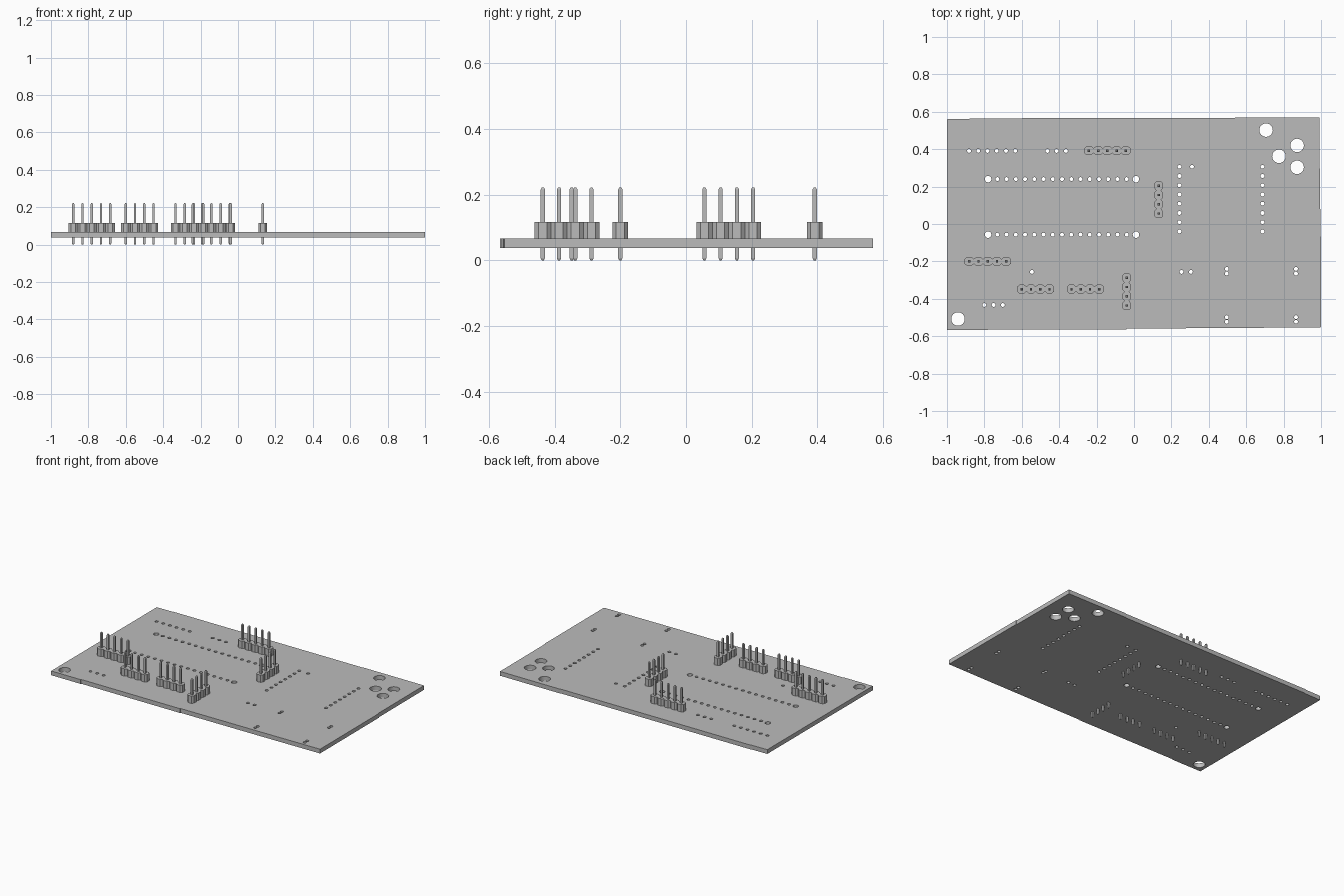
import bpy, bmesh
from math import cos, sin, tau
from mathutils import Matrix

if "Cube" in bpy.data.objects:
    bpy.data.objects.remove(bpy.data.objects["Cube"])

grey = bpy.data.materials.new("plain grey")
grey.use_nodes = True
COLOUR = (0.5, 0.5, 0.5, 1)
grey.diffuse_color = COLOUR
grey.node_tree.nodes["Principled BSDF"].inputs["Base Color"].default_value = COLOUR

PITCH = 0.0494
BOTTOM, TOP = 0.038, 0.067


def add_object(name, bm):
    mesh = bpy.data.meshes.new(name)
    bm.to_mesh(mesh)
    bm.free()
    mesh.materials.append(grey)
    obj = bpy.data.objects.new(name, mesh)
    bpy.context.collection.objects.link(obj)
    return obj


def row(x, y, count, dx=0, dy=0):
    return [(x + i * dx, y + i * dy) for i in range(count)]


# Drill holes, grouped by radius
small = row(-0.882, 0.391, 6, dx=PITCH) + row(-0.463, 0.391, 3, dx=PITCH)
medium = []
for y in (0.24, -0.057):
    line = row(-0.78, y, 17, dx=PITCH)
    medium += [line[0], line[-1]]
    small += line[1:-1]
for x in (0.243, 0.687):
    small += row(x, 0.306, 8, dy=-PITCH)
small += [(0.31, 0.306), (-0.546, -0.256)]
small += row(0.254, -0.256, 2, dx=0.05) + row(-0.8, -0.433, 3, dx=PITCH)
for x in (0.496, 0.866):
    for y in (-0.24, -0.498):
        small += row(x, y, 2, dy=-0.025)
large = [(0.706, 0.502), (0.872, 0.42), (0.775, 0.362), (0.872, 0.303), (-0.941, -0.508)]

# Circuit board: filled outline curve with holes, extruded
outline = [(-1, -0.567), (-0.78, -0.567), (-0.78, -0.563), (-0.04, -0.563), (-0.04, -0.559),
           (0.55, -0.556), (1, -0.552), (0.998, 0.08), (0.994, 0.08), (0.992, 0.57),
           (0.54, 0.57), (0.54, 0.567), (-0.88, 0.565), (-0.88, 0.562), (-1, 0.56)]
curve = bpy.data.curves.new("board_outline", "CURVE")
curve.dimensions = "2D"
curve.fill_mode = "BOTH"
curve.extrude = (TOP - BOTTOM) / 2


def add_loop(points):
    spline = curve.splines.new("POLY")
    spline.points.add(len(points) - 1)
    for p, (x, y) in zip(spline.points, points):
        p.co = (x, y, 0, 1)
    spline.use_cyclic_u = True


add_loop(outline)
for centres, radius, sides in ((small, 0.0105, 16), (medium, 0.0175, 20), (large, 0.036, 32)):
    for x, y in centres:
        add_loop([(x + radius * cos(tau * i / sides), y + radius * sin(tau * i / sides))
                  for i in range(sides)])

helper = bpy.data.objects.new("board_outline", curve)
bpy.context.collection.objects.link(helper)
bpy.context.view_layer.update()
filled = bpy.data.meshes.new_from_object(helper.evaluated_get(bpy.context.evaluated_depsgraph_get()))
bm = bmesh.new()
bm.from_mesh(filled)
bpy.data.objects.remove(helper)
bpy.data.meshes.remove(filled)
bmesh.ops.remove_doubles(bm, verts=bm.verts, dist=0.0002)
bmesh.ops.translate(bm, verts=bm.verts, vec=(0, 0, (TOP + BOTTOM) / 2))
bmesh.ops.recalc_face_normals(bm, faces=bm.faces)
for f in bm.faces:
    f.material_index = 0
board = add_object("circuit_board", bm)
bpy.ops.object.select_all(action="DESELECT")
board.select_set(True)
bpy.context.view_layer.objects.active = board
bpy.ops.object.shade_smooth_by_angle(angle=0.6)


def prism(bm, points, z0, z1):
    face = bm.faces.new([bm.verts.new((x, y, z0)) for x, y in points])
    grown = bmesh.ops.extrude_face_region(bm, geom=[face])["geom"]
    bmesh.ops.translate(bm, verts=[v for v in grown if isinstance(v, bmesh.types.BMVert)],
                        vec=(0, 0, z1 - z0))


def pin(bm, x, y):
    # Square post with tapered tips
    h, tip = 0.0063, 0.006
    rings = []
    for z, s in ((0, 0.5), (tip, 1), (0.222 - tip, 1), (0.222, 0.5)):
        rings.append([bm.verts.new((x + a * h * s, y + b * h * s, z))
                      for a, b in ((-1, -1), (1, -1), (1, 1), (-1, 1))])
    bm.faces.new(rings[0])
    bm.faces.new(rings[-1])
    for low, high in zip(rings, rings[1:]):
        for i in range(4):
            j = (i + 1) % 4
            bm.faces.new((low[i], low[j], high[j], high[i]))


def header(name, x, y, count, upright=False):
    half, flat = 0.0235, 0.0125
    end = PITCH / 2
    # Notched housing outline: one chamfered cell per pin
    lower = []
    for i in range(count):
        c = i * PITCH
        lower += [(c - end, -flat), (c - flat, -half), (c + flat, -half)]
    lower.append(((count - 1) * PITCH + end, -flat))
    profile = lower + [(px, -py) for px, py in reversed(lower)]
    housing, pins = bmesh.new(), bmesh.new()
    prism(housing, profile, TOP, 0.116)
    for i in range(count):
        pin(pins, i * PITCH, 0)
    place = Matrix.Translation((x, y, 0)) @ Matrix.Rotation(tau / 4 if upright else 0, 4, "Z")
    for bm, part in ((housing, "housing"), (pins, "pins")):
        bmesh.ops.transform(bm, matrix=place, verts=bm.verts)
        bmesh.ops.recalc_face_normals(bm, faces=bm.faces)
        add_object(f"{name}_{part}", bm)


# Pin headers
header("back_header", -0.241, 0.392, 5)
header("centre_header", 0.132, 0.056, 4, upright=True)
header("left_header", -0.881, -0.2, 5)
header("front_left_header", -0.6, -0.348, 4)
header("front_middle_header", -0.334, -0.348, 4)
header("front_right_header", -0.039, -0.436, 4, upright=True)
